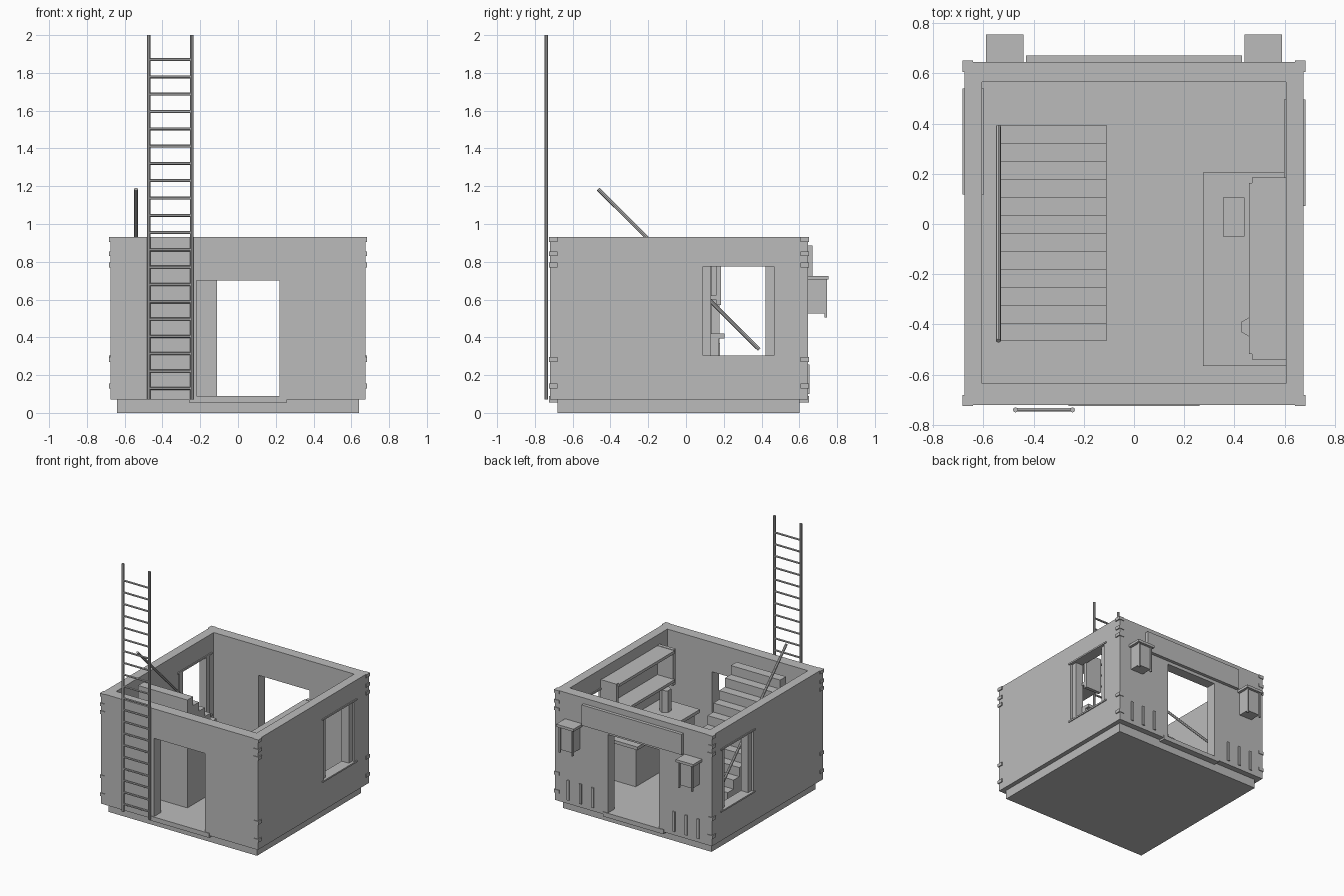
import bpy, bmesh, math
from mathutils import Vector

if "Cube" in bpy.data.objects:
    bpy.data.objects.remove(bpy.data.objects["Cube"], do_unlink=True)

GREY = (0.5, 0.5, 0.5, 1)
grey = bpy.data.materials.new("plain_grey")
grey.use_nodes = True
grey.diffuse_color = GREY
grey.node_tree.nodes["Principled BSDF"].inputs["Base Color"].default_value = GREY


def finish(name, bm):
    me = bpy.data.meshes.new(name)
    bm.to_mesh(me)
    bm.free()
    me.materials.append(grey)
    ob = bpy.data.objects.new(name, me)
    bpy.context.collection.objects.link(ob)
    return ob


def box(name, x, y, z):
    """Box from three (low, high) ranges."""
    bm = bmesh.new()
    bmesh.ops.create_cube(bm, size=1)
    for v in bm.verts:
        v.co = Vector([r[0] if c < 0 else r[1] for c, r in zip(v.co, (x, y, z))])
    return finish(name, bm)


def rod(name, a, b, radius, sides=8):
    """Round bar between two points."""
    a, b = Vector(a), Vector(b)
    bm = bmesh.new()
    bmesh.ops.create_cone(bm, cap_ends=True, segments=sides, radius1=radius,
                          radius2=radius, depth=(b - a).length)
    turn = (b - a).to_track_quat('Z', 'Y').to_matrix()
    for v in bm.verts:
        v.co = turn @ v.co + (a + b) / 2
    return finish(name, bm)


def cut(ob, x, y, z):
    cutter = box("cutter", x, y, z)
    mod = ob.modifiers.new("cut", 'BOOLEAN')
    mod.operation = 'DIFFERENCE'
    mod.solver = 'EXACT'
    mod.object = cutter
    bpy.context.view_layer.objects.active = ob
    bpy.ops.object.modifier_apply(modifier=mod.name)
    bpy.data.objects.remove(cutter, do_unlink=True)


# Plinth and open-topped room with floor
box("plinth", (-.64, .64), (-.68, .60), (0, .075))
walls = box("walls", (-.675, .675), (-.72, .645), (.07, .93))
cut(walls, (-.605, .605), (-.635, .565), (.09, 1))
cut(walls, (-.22, .22), (-.8, .8), (.09, .70))
windows = ((1, .09, .465), (-1, .135, .51))
for s, y0, y1 in windows:
    cut(walls, sorted((s * .55, s * .75)), (y0, y1), (.305, .775))

# Window posts, sills and lintels
for s, y0, y1 in windows:
    for y in (y0, y1 - .043):
        box("window_post", sorted((s * .597, s * .66)), (y, y + .043), (.305, .775))
    for name, z in (("window_sill", .293), ("window_lintel", .775)):
        box(name, sorted((s * .597, s * .682)), (y0 - .018, y1 + .03), (z, z + .012))

# Corner straps and doorsteps
for sx in (-1, 1):
    for y0, y1 in ((-.725, -.68), (.605, .65)):
        for z in (.905, .83, .77, .27, .13):
            box("corner_strap", sorted((sx * .64, sx * .683)), (y0, y1), (z, z + .025))
for y0, y1 in ((-.725, -.66), (.58, .65)):
    box("doorstep", (-.26, .26), (y0, y1), (.055, .09))

# Back sign board, lamps and wall bars
box("sign_board", (-.43, .43), (.64, .67), (.725, .885))
for s in (-1, 1):
    c = s * .515
    box("lamp_body", (c - .055, c + .055), (.64, .735), (.525, .705))
    box("lamp_cap", (c - .075, c + .075), (.64, .755), (.705, .725))
    for dx in (-.055, .055):
        box("lamp_post", (c + dx - .006, c + dx + .006), (.732, .746), (.505, .71))
    for x in (.35, .455, .56):
        box("wall_bar", (s * x - .01, s * x + .01), (.64, .654), (.1, .255))

# Solid staircase from a stepped side profile
STEPS, RUN, RISE = 12, .0717, .07
profile = [(.395, .085)]
for i in range(STEPS):
    top = .09 + RISE * (i + 1)
    profile += [(.395 - RUN * i, top), (.395 - RUN * (i + 1), top)]
profile.append((.395 - RUN * STEPS, .085))
bm = bmesh.new()
face = bm.faces.new([bm.verts.new((-.535, y, z)) for y, z in profile])
side = bmesh.ops.extrude_face_region(bm, geom=[face])["geom"]
bmesh.ops.translate(bm, vec=(.425, 0, 0),
                    verts=[v for v in side if isinstance(v, bmesh.types.BMVert)])
bmesh.ops.recalc_face_normals(bm, faces=bm.faces)
finish("staircase", bm)
rod("handrail", (-.54, -.465, 1.185), (-.54, .388, .335), .01)

# Counter with things on it
box("counter_body", (.31, .605), (-.55, .175), (.085, .395))
box("counter_top", (.275, .605), (-.565, .205), (.395, .42))
box("counter_tray", (.355, .44), (-.05, .105), (.415, .44))
rod("counter_jar", (.465, -.41, .42), (.465, -.41, .59), .042, 6)

# Wall shelf
for y in (-.54, .158):
    box("shelf_side", (.47, .605), (y, y + .027), (.57, .85))
for z in (.60, .825):
    box("shelf_board", (.458, .605), (-.518, .163), (z, z + .022))

# Ladder
for x in (-.472, -.245):
    rod("ladder_rail", (x, -.74, .07), (x, -.74, 2), .01)
for i in range(20):
    z = .13 + .0916 * i
    rod("ladder_rung", (-.472, -.74, z), (-.245, -.74, z), .008, 6)
